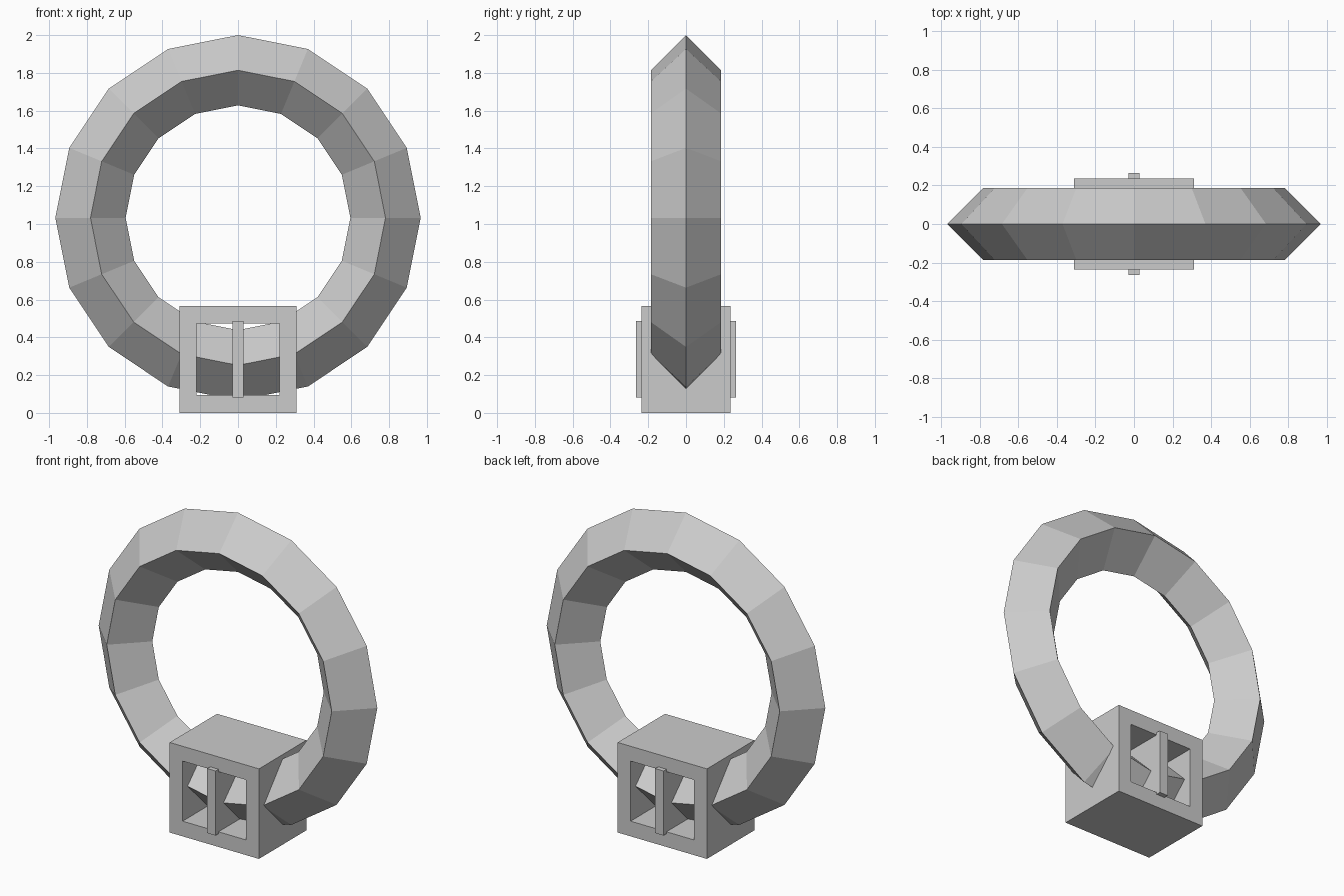
import bpy
import bmesh
import math

default = bpy.data.objects.get("Cube")
if default:
    bpy.data.objects.remove(default, do_unlink=True)

# One plain grey for every part
GREY = (0.6, 0.6, 0.6, 1.0)
grey = bpy.data.materials.new("light_grey")
grey.use_nodes = True
grey.diffuse_color = GREY
grey.node_tree.nodes["Principled BSDF"].inputs["Base Color"].default_value = GREY


def finish(obj, name):
    obj.name = name
    obj.data.materials.clear()
    obj.data.materials.append(grey)
    return obj


def rectangle(bm, half_width, bottom, top, y):
    corners = [(-half_width, bottom), (half_width, bottom),
               (half_width, top), (-half_width, top)]
    return [bm.verts.new((x, y, z)) for x, z in corners]


# Faceted ring with a diamond cross-section, standing upright
bpy.ops.mesh.primitive_torus_add(
    major_segments=16, minor_segments=4, major_radius=0.781,
    minor_radius=0.186, location=(0, 0, 1.033), rotation=(math.pi / 2, 0, 0))
finish(bpy.context.object, "ring")
bpy.ops.object.shade_flat()

# Square housing, open right through from front to back
bm = bmesh.new()
loops = []
for y in (-0.235, 0.235):
    loops.append((rectangle(bm, 0.31, 0.0, 0.565, y),
                  rectangle(bm, 0.22, 0.095, 0.472, y)))
(front_out, front_in), (back_out, back_in) = loops
for a, b in ((front_out, front_in), (back_out, back_in),
             (front_out, back_out), (front_in, back_in)):
    for i in range(4):
        j = (i + 1) % 4
        bm.faces.new((a[i], a[j], b[j], b[i]))
bmesh.ops.recalc_face_normals(bm, faces=bm.faces)
mesh = bpy.data.meshes.new("housing")
bm.to_mesh(mesh)
bm.free()
housing = bpy.data.objects.new("housing", mesh)
bpy.context.collection.objects.link(housing)
finish(housing, "housing")

# Upright divider running the full depth and standing proud at both ends
bpy.ops.mesh.primitive_cube_add(size=1, location=(0, 0, 0.285))
divider = finish(bpy.context.object, "divider")
divider.scale = (0.058, 0.528, 0.405)
